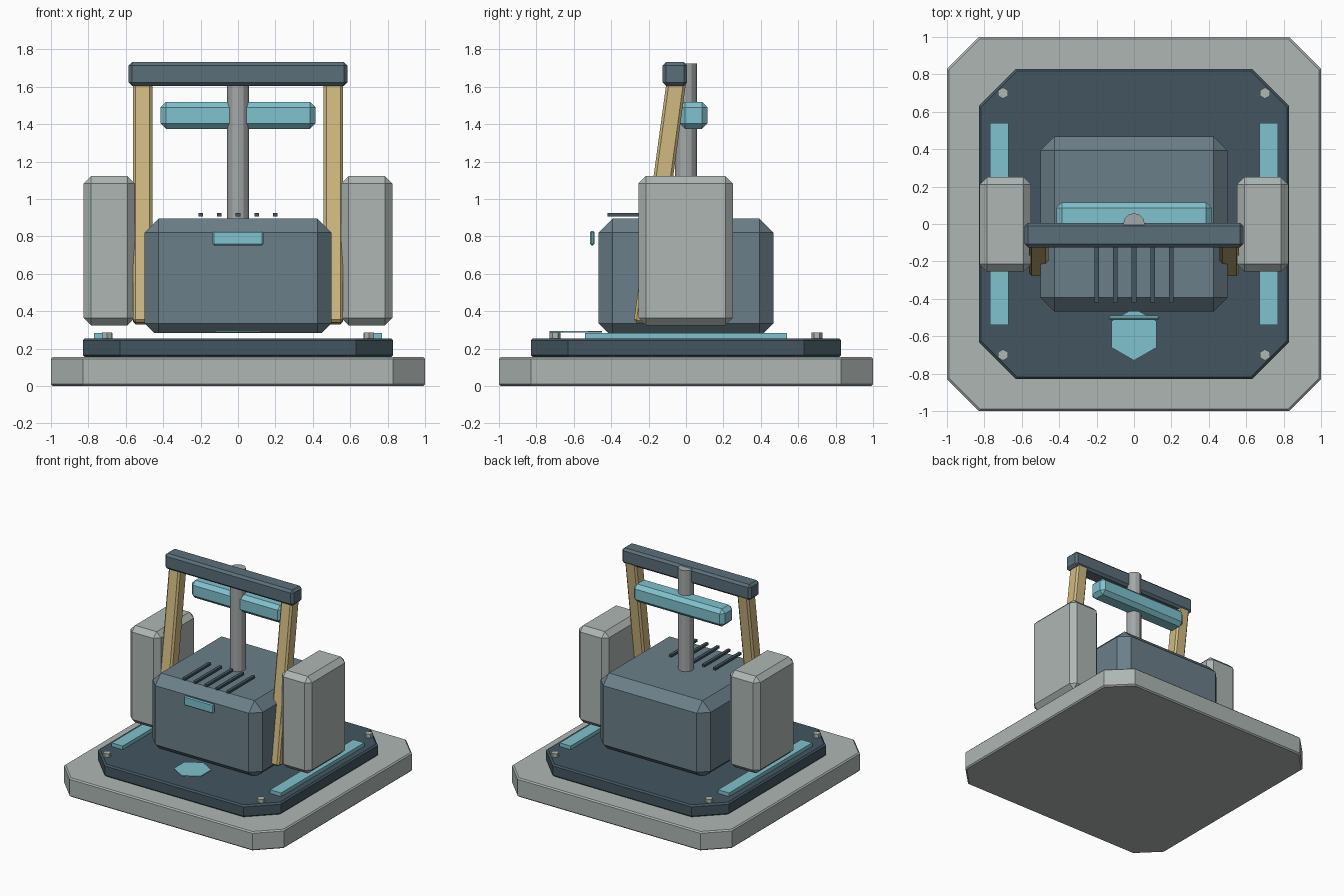
import bpy, bmesh, math
from mathutils import Vector

if "Cube" in bpy.data.objects:
    bpy.data.objects.remove(bpy.data.objects["Cube"], do_unlink=True)


def material(name, color):
    mat = bpy.data.materials.new(name)
    mat.use_nodes = True
    rgba = (*color, 1)
    mat.diffuse_color = rgba
    mat.node_tree.nodes["Principled BSDF"].inputs["Base Color"].default_value = rgba
    return mat


GREY = material("light grey", (0.42, 0.47, 0.455))
METAL = material("mast metal", (0.37, 0.39, 0.39))
SLATE = material("slate blue", (0.147, 0.212, 0.25))
BEAM = material("beam slate", (0.105, 0.158, 0.195))
DARK = material("dark slate", (0.056, 0.093, 0.117))
CYAN = material("pale cyan", (0.216, 0.539, 0.617))
TAN = material("tan", (0.63, 0.49, 0.223))


def finish(name, bm, mat, bevel=0.0):
    bmesh.ops.recalc_face_normals(bm, faces=bm.faces)
    mesh = bpy.data.meshes.new(name)
    bm.to_mesh(mesh)
    bm.free()
    mesh.materials.append(mat)
    obj = bpy.data.objects.new(name, mesh)
    bpy.context.collection.objects.link(obj)
    if bevel:
        mod = obj.modifiers.new("chamfer", "BEVEL")
        mod.width = bevel
        mod.segments = 1
        mod.limit_method = "ANGLE"
    return obj


def box(name, x, y, z, mat, bevel=0.0):
    """Box spanning the given (low, high) ranges."""
    bm = bmesh.new()
    bmesh.ops.create_cube(bm, size=1)
    for v in bm.verts:
        for axis, (low, high) in enumerate((x, y, z)):
            v.co[axis] = low if v.co[axis] < 0 else high
    return finish(name, bm, mat, bevel)


def prism(name, radius, sides, x, y, z, mat):
    """Upright prism with a corner pointing along y."""
    bm = bmesh.new()
    rings = []
    for height in z:
        angles = [2 * math.pi * i / sides for i in range(sides)]
        rings.append([bm.verts.new((x + radius * math.sin(a), y + radius * math.cos(a), height))
                      for a in angles])
    skin(bm, rings)
    return finish(name, bm, mat)


def skin(bm, rings):
    for low, high in zip(rings, rings[1:]):
        n = len(low)
        for i in range(n):
            bm.faces.new((low[i], low[(i + 1) % n], high[(i + 1) % n], high[i]))
    bm.faces.new(rings[0])
    bm.faces.new(rings[-1])


def corner_cut_block(name, hx, hy, sections, mat):
    """Stack of cut-corner rectangles: sections of (height, inset, corner cut)."""
    bm = bmesh.new()
    rings = []
    for z, inset, cut in sections:
        a, b = hx - inset, hy - inset
        ring = []
        for sx, sy in ((1, 1), (-1, 1), (-1, -1), (1, -1)):
            pair = [(sx * a, sy * (b - cut), z), (sx * (a - cut), sy * b, z)]
            ring += pair if sx * sy > 0 else pair[::-1]
        rings.append([bm.verts.new(p) for p in ring])
    skin(bm, rings)
    bmesh.ops.remove_doubles(bm, verts=bm.verts, dist=0.0005)
    return finish(name, bm, mat)


# Stepped plinth
corner_cut_block("base_slab", 1, 1, [(0, 0.01, 0.166), (0.01, 0, 0.17),
                                     (0.145, 0, 0.17), (0.155, 0.01, 0.166)], GREY)
corner_cut_block("deck_plate", 0.83, 0.83, [(0.155, 0.012, 0.195), (0.167, 0, 0.2),
                                            (0.243, 0, 0.2), (0.255, 0.012, 0.195)], DARK)

# Chamfered central housing
corner_cut_block("housing", 0.5, 0.468, [(0.285, 0.05, 0.025), (0.335, 0, 0.075),
                                         (0.82, 0, 0.075), (0.895, 0.075, 0)], SLATE)

# Housing details
box("front_badge", (-0.135, 0.135), (-0.513, -0.49), (0.752, 0.83), CYAN, 0.008)
for i in range(5):
    x = (i - 2) * 0.1
    box(f"vent_slat_{i + 1}", (x - 0.0125, x + 0.0125), (-0.42, -0.08), (0.906, 0.924), DARK)
prism("floor_emblem", 0.14, 6, 0, -0.59, (0.286, 0.295), CYAN)

# Mast, cross bar and top beam
prism("mast", 0.058, 12, 0, 0, (0.85, 1.725), METAL)
box("cross_bar", (-0.415, 0.415), (-0.035, 0.115), (1.375, 1.52), CYAN, 0.03)
box("top_beam", (-0.585, 0.585), (-0.125, 0.006), (1.605, 1.732), BEAM, 0.018)

# Parts repeated on both sides
for side, s in (("left", 1), ("right", -1)):
    def span(low, high):
        return tuple(sorted((s * low, s * high)))

    box(f"{side}_side_block", span(0.55, 0.825), (-0.255, 0.252), (0.325, 1.122), GREY, 0.04)
    box(f"{side}_light_strip", span(0.67, 0.77), (-0.54, 0.54), (0.255, 0.285), CYAN)

    # Leaning upright
    foot, head = Vector((s * 0.51, -0.228, 0.335)), Vector((s * 0.51, -0.05, 1.64))
    half = (head - foot).length / 2
    post = box(f"{side}_upright", (-0.052, 0.052), (-0.052, 0.052), (-half, half), TAN, 0.014)
    post.location = (foot + head) / 2
    post.rotation_euler.x = -math.atan2(head.y - foot.y, head.z - foot.z)

    for end, y in (("front", -0.7), ("back", 0.7)):
        prism(f"{side}_{end}_bolt", 0.03, 6, s * 0.7, y, (0.255, 0.287), GREY)
